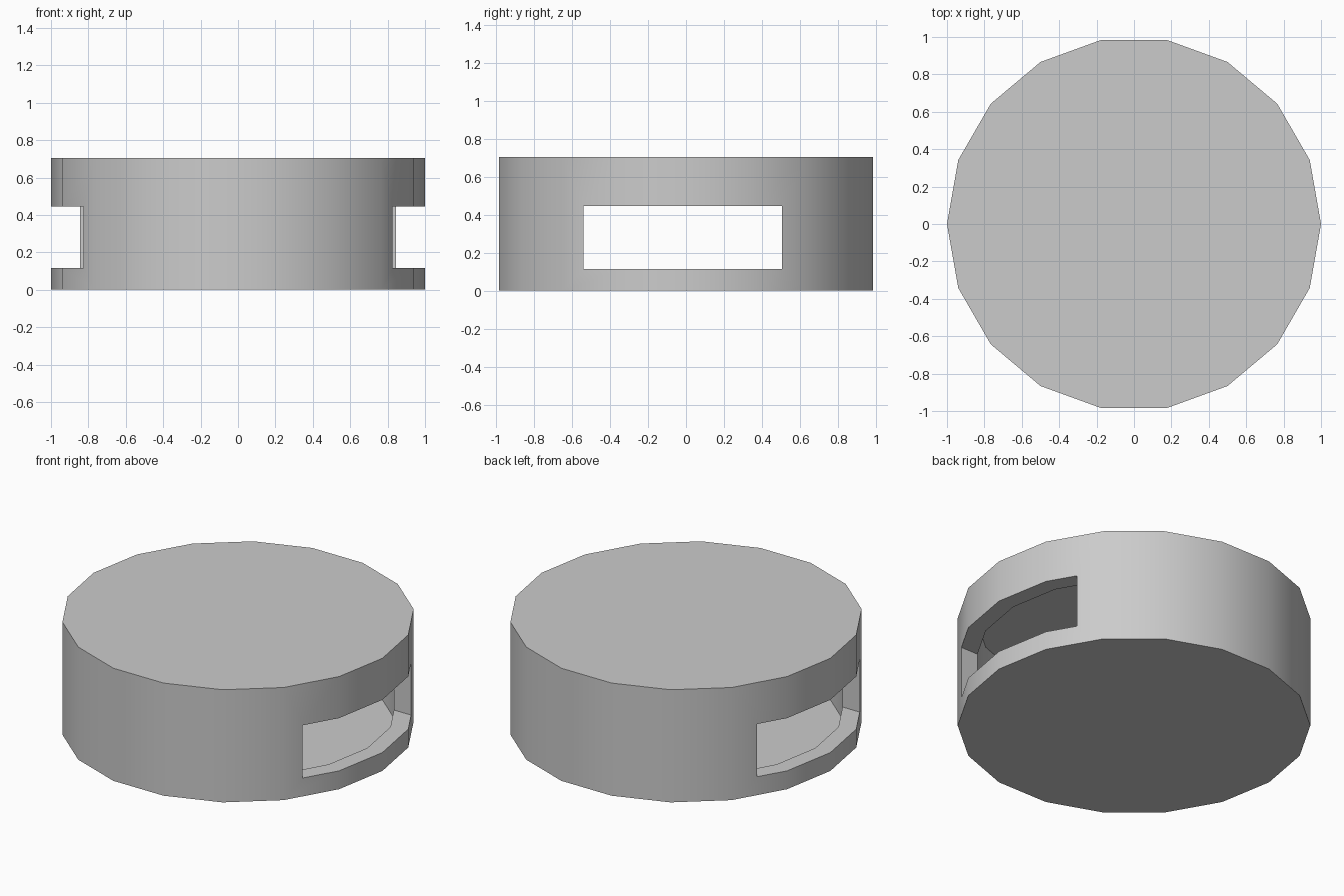
import bpy
import math

SIDES = 18
HEIGHT = 0.705

start_cube = bpy.data.objects.get("Cube")
if start_cube:
    bpy.data.objects.remove(start_cube, do_unlink=True)

grey = bpy.data.materials.new("plain_grey")
grey.use_nodes = True
grey.diffuse_color = (0.6, 0.6, 0.6, 1)
grey.node_tree.nodes["Principled BSDF"].inputs["Base Color"].default_value = (0.6, 0.6, 0.6, 1)


def drum(name, radius, bottom, top):
    """Upright many-sided drum with a corner on the x axis."""
    bpy.ops.mesh.primitive_cylinder_add(
        vertices=SIDES, radius=radius, depth=top - bottom,
        location=(0, 0, (bottom + top) / 2), rotation=(0, 0, math.pi / 2))
    obj = bpy.context.object
    obj.name = name
    obj.data.materials.append(grey)
    return obj


def block(name, low, high):
    """Box between two opposite corners."""
    bpy.ops.mesh.primitive_cube_add(
        size=1, location=[(a + b) / 2 for a, b in zip(low, high)])
    obj = bpy.context.object
    obj.name = name
    obj.scale = [b - a for a, b in zip(low, high)]
    obj.data.materials.append(grey)
    return obj


def cut(target, cutter):
    """Subtract the cutter from the target, then discard the cutter."""
    cutter.hide_render = True
    bpy.ops.object.select_all(action="DESELECT")
    target.select_set(True)
    bpy.context.view_layer.objects.active = target
    mod = target.modifiers.new("cut", "BOOLEAN")
    mod.operation = "DIFFERENCE"
    mod.solver = "EXACT"
    mod.object = cutter
    bpy.ops.object.modifier_apply(modifier=mod.name)
    bpy.data.objects.remove(cutter, do_unlink=True)


# Closed drum with thin lid and floor
body = drum("drum_shell", 1.0, 0, HEIGHT)
cut(body, drum("cavity", 0.895, 0.015, HEIGHT - 0.015))

# Slot passing straight through both side walls
cut(body, block("side_slots", (-1.2, -0.54, 0.115), (1.2, 0.505, 0.445)))

# Smooth round the wall, sharp at rims and slots
bpy.ops.object.shade_smooth_by_angle(angle=math.radians(30))
